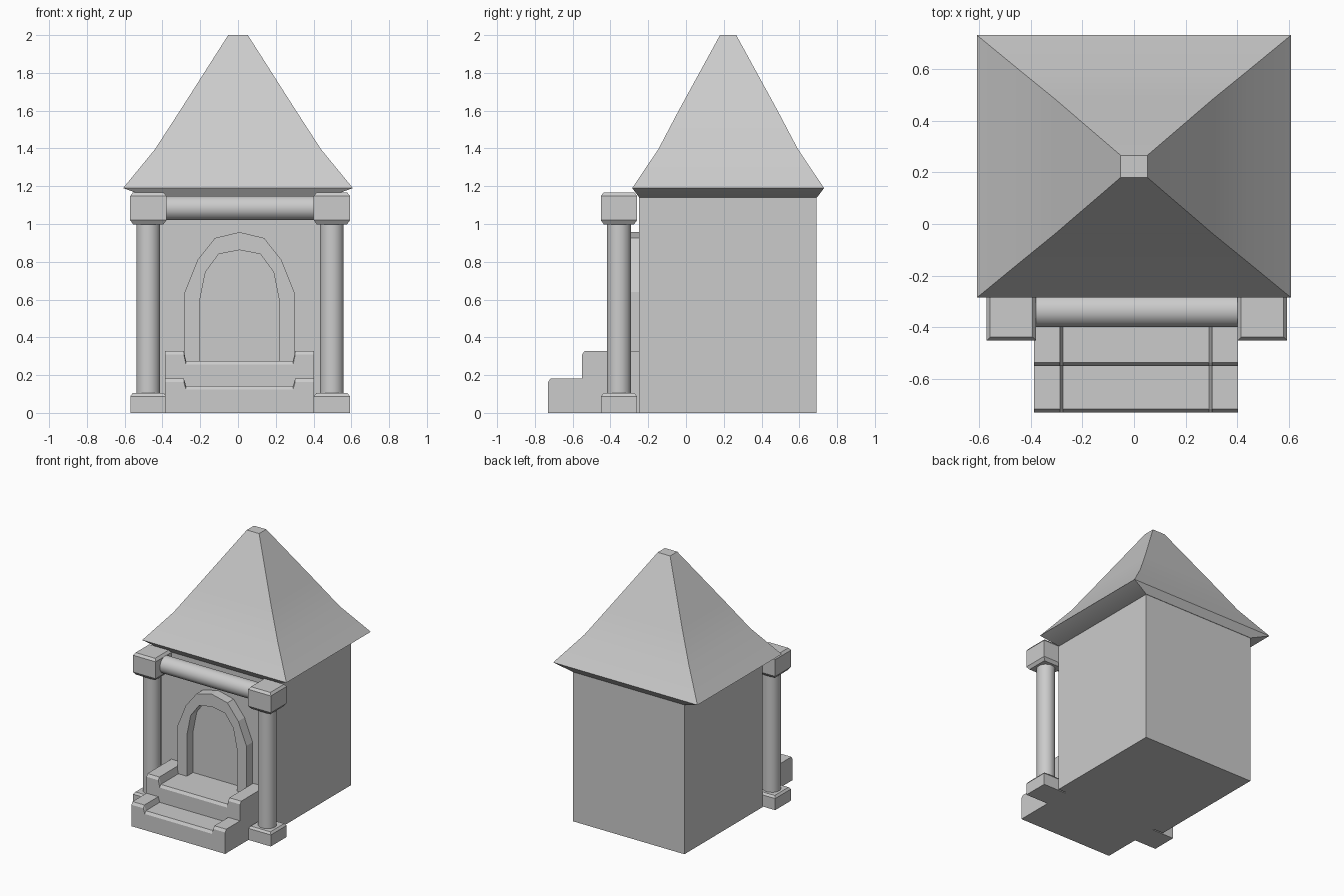
import bpy, bmesh, math

if "Cube" in bpy.data.objects:
    bpy.data.objects.remove(bpy.data.objects["Cube"])


def make_object(name, bm, smooth=None):
    bmesh.ops.recalc_face_normals(bm, faces=bm.faces)
    mesh = bpy.data.meshes.new(name)
    bm.to_mesh(mesh)
    bm.free()
    ob = bpy.data.objects.new(name, mesh)
    bpy.context.collection.objects.link(ob)
    if smooth:
        bpy.ops.object.select_all(action='DESELECT')
        ob.select_set(True)
        bpy.context.view_layer.objects.active = ob
        bpy.ops.object.shade_smooth_by_angle(angle=math.radians(smooth))
    return ob


def loft(name, rings, smooth=None, caps=(True, True)):
    """Join closed rings of points into a skin, with optional end caps."""
    bm = bmesh.new()
    rows = [[bm.verts.new(p) for p in ring] for ring in rings]
    n = len(rows[0])
    for a, b in zip(rows, rows[1:]):
        for i in range(n):
            j = (i + 1) % n
            bm.faces.new((a[i], a[j], b[j], b[i]))
    if caps[0]:
        bm.faces.new(rows[0])
    if caps[1]:
        bm.faces.new(rows[-1])
    return make_object(name, bm, smooth)


def rect(cx, cy, hx, hy, z):
    return [(cx - hx, cy - hy, z), (cx + hx, cy - hy, z),
            (cx + hx, cy + hy, z), (cx - hx, cy + hy, z)]


def circle(r, n=12):
    return [(r * math.cos(2 * math.pi * (i + .5) / n),
             r * math.sin(2 * math.pi * (i + .5) / n)) for i in range(n)]


CY = 0.22    # depth centre of the hut
PY = -0.355  # depth centre of the porch columns
DX = 0.008   # centre of the door and steps

# Walls
loft("walls", [rect(0, CY, .47, .47, z) for z in (0, 1.15)])

# Flared roof with a sloping underside
profile = [(.47, .47, 1.14), (.608, .508, 1.19), (.44, .37, 1.395),
           (.307, .262, 1.6), (.052, .043, 2.0)]
loft("roof", [rect(0, CY + .003, *p) for p in profile], smooth=28)

# Columns with chamfered bases and capitals
for side, x in (("left", -.475), ("right", .497)):
    loft(side + "_column", [[(x + a, PY + b, z) for a, b in circle(.065)]
                            for z in (.09, 1.01)], smooth=40)
    loft(side + "_base", [rect(x, PY, h, h, z) for h, z in
                          ((.095, 0), (.095, .088), (.083, .104))])
    loft(side + "_capital", [rect(x, PY, h, h, z) for h, z in
                             ((.08, .998), (.096, 1.02), (.096, 1.148), (.082, 1.166))])

# Round beam between the capitals
loft("porch_beam", [[(x, -.335 + a, 1.085 + b) for a, b in circle(.066)]
                    for x in (-.40, .42)], smooth=40)

# Pointed door surround: outer and inner half outlines, mirrored
outer_half = [(.29, .2), (.29, .64), (.222, .81), (.13, .926), (0, .957)]
inner_half = [(.212, .2), (.212, .587), (.18, .746), (.11, .841), (0, .862)]
bm = bmesh.new()
strips = []
for half, y in ((outer_half, -.25), (outer_half, -.325),
                (inner_half, -.325), (inner_half, -.25)):
    full = half + [(-x, z) for x, z in reversed(half[:-1])]
    strips.append([bm.verts.new((DX + x, y, z)) for x, z in full])
for a, b in zip(strips, strips[1:] + strips[:1]):
    for i in range(len(a) - 1):
        bm.faces.new((a[i], a[i + 1], b[i + 1], b[i]))
for end in (0, -1):
    bm.faces.new([s[end] for s in strips])
make_object("door_surround", bm)


# Steps with raised cheeks at both ends and a chamfered front edge
def step(name, front, back, top, tread):
    def ring(y, drop):
        half = [(.395, 0), (.395, top - drop), (.295, top - drop),
                (.283, tread - drop)]
        pts = half + [(-x, z) for x, z in reversed(half)]
        return [(DX + x, y, z) for x, z in pts]
    loft(name, [ring(front, .02), ring(front + .013, 0), ring(back, 0)])


step("upper_step", -.55, -.245, .328, .275)
step("lower_step", -.73, -.54, .183, .143)
